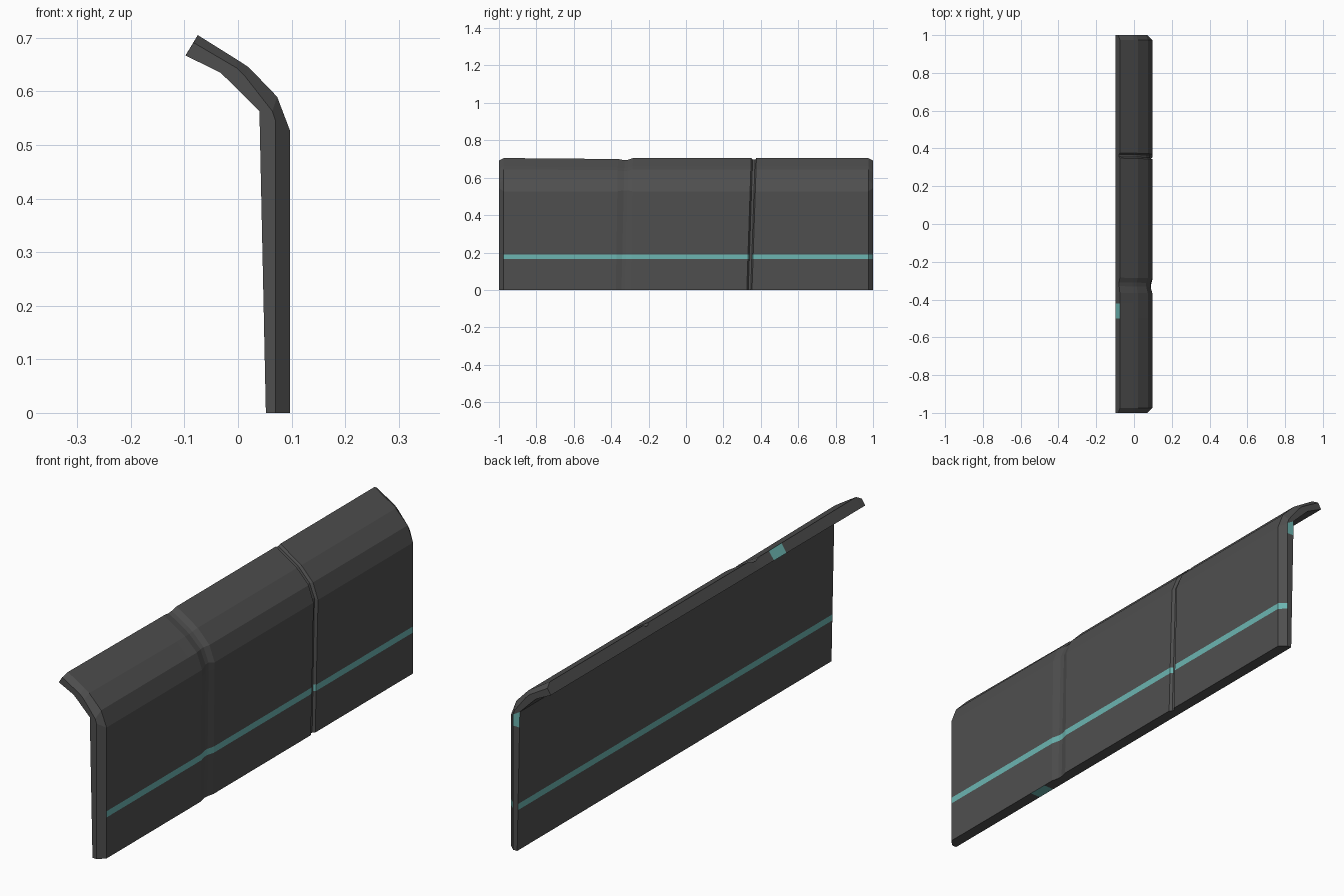
import bpy, bmesh
from mathutils import Vector

if "Cube" in bpy.data.objects:
    bpy.data.objects.remove(bpy.data.objects["Cube"])


def material(name, rgb):
    m = bpy.data.materials.new(name)
    m.diffuse_color = (*rgb, 1)
    m.use_nodes = True
    m.node_tree.nodes["Principled BSDF"].inputs["Base Color"].default_value = m.diffuse_color
    return m


# Cross-section pairs in (x, z): outer skin, end bevel rim, inner skin
outer = [(.097, 0), (.097, .165), (.097, .19), (.097, .5), (.097, .527),
         (.073, .59), (.02, .645), (-.003, .66), (-.075, .705)]
rim = [(.07, 0), (.07, .165), (.07, .19), (.07, .5), (.07, .545),
       (.064, .563), (.014, .627), (-.003, .644), (-.083, .691)]
inner = [(.052, 0), (.0485, .165), (.048, .19), (.0413, .5), (.04, .563),
         (.022, .581), (-.015, .618), (-.033, .635), (-.098, .667)]

# Stations along the length: y, groove depth (share of thickness), lean, sag
stations = [(-1, None, 0, 0), (-.975, 0, 0, 0), (-.5, 0, 0, .004),
            (-.42, 0, 0, .005), (-.375, 0, .01, .005), (-.345, .16, .015, .005),
            (-.325, .16, .015, .003), (-.295, 0, .01, 0),
            (.325, 0, .022, 0), (.333, .2, .022, 0), (.346, .2, .022, 0),
            (.353, 0, .022, 0), (.975, 0, 0, 0), (1, None, 0, 0)]

bm = bmesh.new()
rings = []
for y, depth, lean, sag in stations:
    outs, ins = [], []
    for o, r, i in zip(outer, rim, inner):
        p = Vector(r) if depth is None else Vector(o).lerp(Vector(i), depth)
        yy = y + lean * p.y / .66
        drop = sag if p.y > .6 else 0
        outs.append(bm.verts.new((p.x, yy, p.y - drop)))
        ins.append(bm.verts.new((i[0], y, i[1])))
    rings.append((outs, ins))


def face(verts, teal=False):
    f = bm.faces.new(verts)
    f.material_index = int(teal)


n = len(outer)
for s in range(len(stations) - 1):
    (o0, i0), (o1, i1) = rings[s], rings[s + 1]
    in_groove = stations[s][1] == .2 and stations[s + 1][1] == .2
    tab = stations[s][0] == -.5
    for k in range(n - 1):
        band = k == 1
        face((o0[k], o1[k], o1[k + 1], o0[k + 1]), band and s > 0 and not in_groove)
        face((i0[k + 1], i1[k + 1], i1[k], i0[k]), band)
    # underside and lip edge, each with a small teal tab
    face((i0[0], i1[0], o1[0], o0[0]), tab)
    face((o0[-1], o1[-1], i1[-1], i0[-1]), tab)

# End caps, with a teal tab at the bend of the rear end
for idx in (0, -1):
    o, i = rings[idx]
    for k in range(n - 1):
        face((o[k], o[k + 1], i[k + 1], i[k]), idx == -1 and k == 3)

bmesh.ops.recalc_face_normals(bm, faces=bm.faces)
mesh = bpy.data.meshes.new("curved_barrier_panel")
bm.to_mesh(mesh)
bm.free()
mesh.materials.append(material("dark grey", (.078, .078, .078)))
mesh.materials.append(material("teal", (.15, .46, .44)))
panel = bpy.data.objects.new("curved_barrier_panel", mesh)
bpy.context.collection.objects.link(panel)
